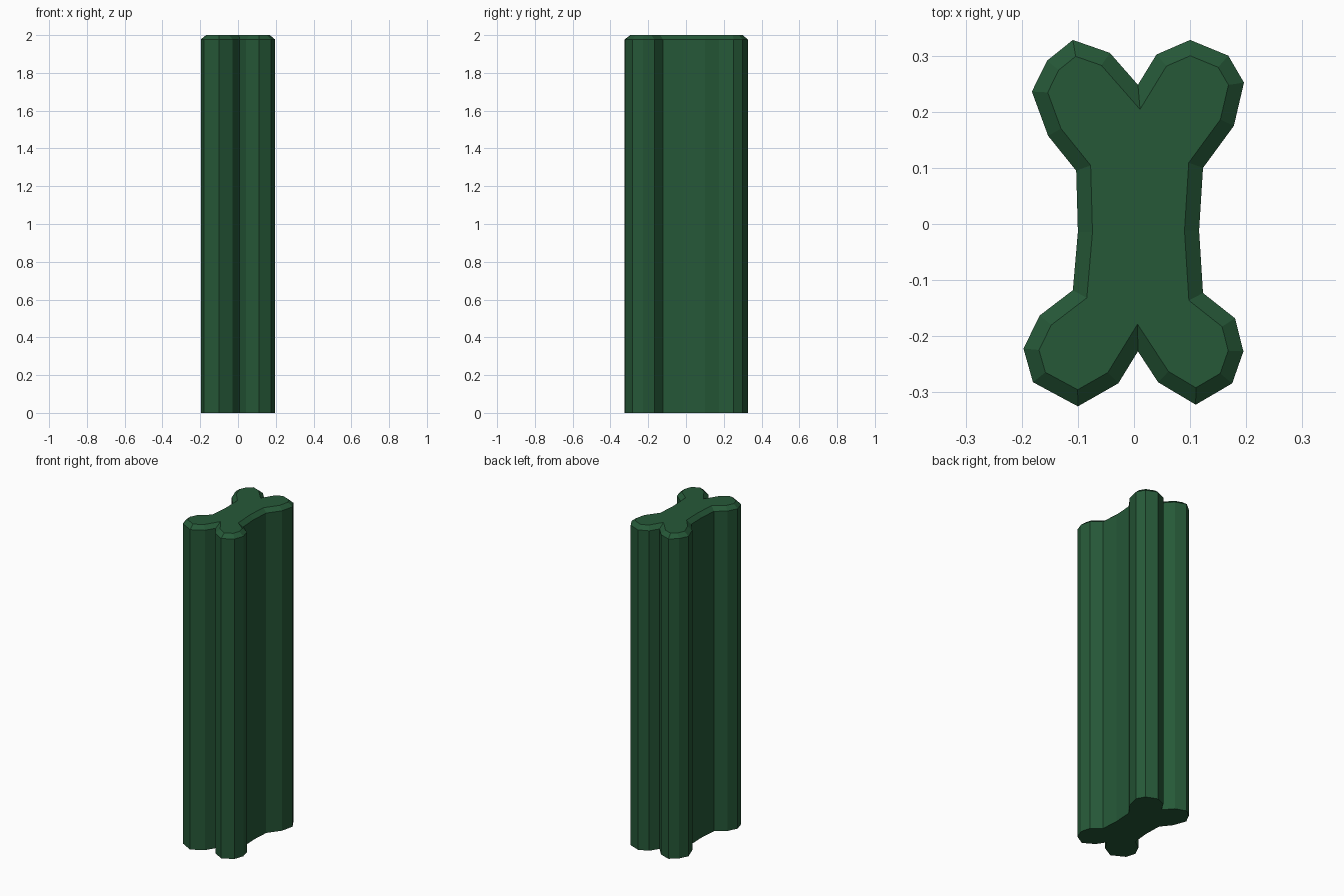
import bpy
import bmesh

cube = bpy.data.objects.get("Cube")
if cube:
    bpy.data.objects.remove(cube, do_unlink=True)

HEIGHT = 2.0
BEVEL_DROP = 0.023
BEVEL_WIDTH = 0.026

# Four-lobed cross-section, clockwise from the back notch
outline = [
    (.007, .248), (.04, .302), (.10, .328), (.168, .30), (.196, .252),
    (.178, .175), (.123, .10), (.116, -.012), (.123, -.123), (.18, -.168),
    (.195, -.227), (.175, -.284), (.11, -.322), (.043, -.282), (.007, -.227),
    (-.028, -.284), (-.10, -.325), (-.18, -.282), (-.197, -.222),
    (-.168, -.163), (-.109, -.118), (-.10, -.014), (-.103, .095),
    (-.153, .157), (-.182, .236), (-.155, .291), (-.109, .328), (-.043, .305),
]

# Dark green material
green = bpy.data.materials.new("dark green")
green.use_nodes = True
color = (0.019, 0.098, 0.039, 1)
green.diffuse_color = color
green.node_tree.nodes["Principled BSDF"].inputs["Base Color"].default_value = color

# Base face, facing down, extruded into the column
bm = bmesh.new()
base = bm.faces.new([bm.verts.new((x, y, 0)) for x, y in outline])
extruded = bmesh.ops.extrude_face_region(bm, geom=[base], use_keep_orig=True)["geom"]
top_verts = [v for v in extruded if isinstance(v, bmesh.types.BMVert)]
bmesh.ops.translate(bm, verts=top_verts, vec=(0, 0, HEIGHT - BEVEL_DROP))
bmesh.ops.recalc_face_normals(bm, faces=bm.faces)

# Bevelled rim around the top
top = max(bm.faces, key=lambda f: f.calc_center_median().z)
bmesh.ops.inset_region(bm, faces=[top], thickness=BEVEL_WIDTH, use_even_offset=True)
top = max(bm.faces, key=lambda f: (f.calc_center_median().z, f.calc_area()))
bmesh.ops.translate(bm, verts=top.verts, vec=(0, 0, BEVEL_DROP))
bmesh.ops.recalc_face_normals(bm, faces=bm.faces)

mesh = bpy.data.meshes.new("lobed_column")
bm.to_mesh(mesh)
bm.free()
mesh.materials.append(green)
column = bpy.data.objects.new("lobed_column", mesh)
bpy.context.collection.objects.link(column)
